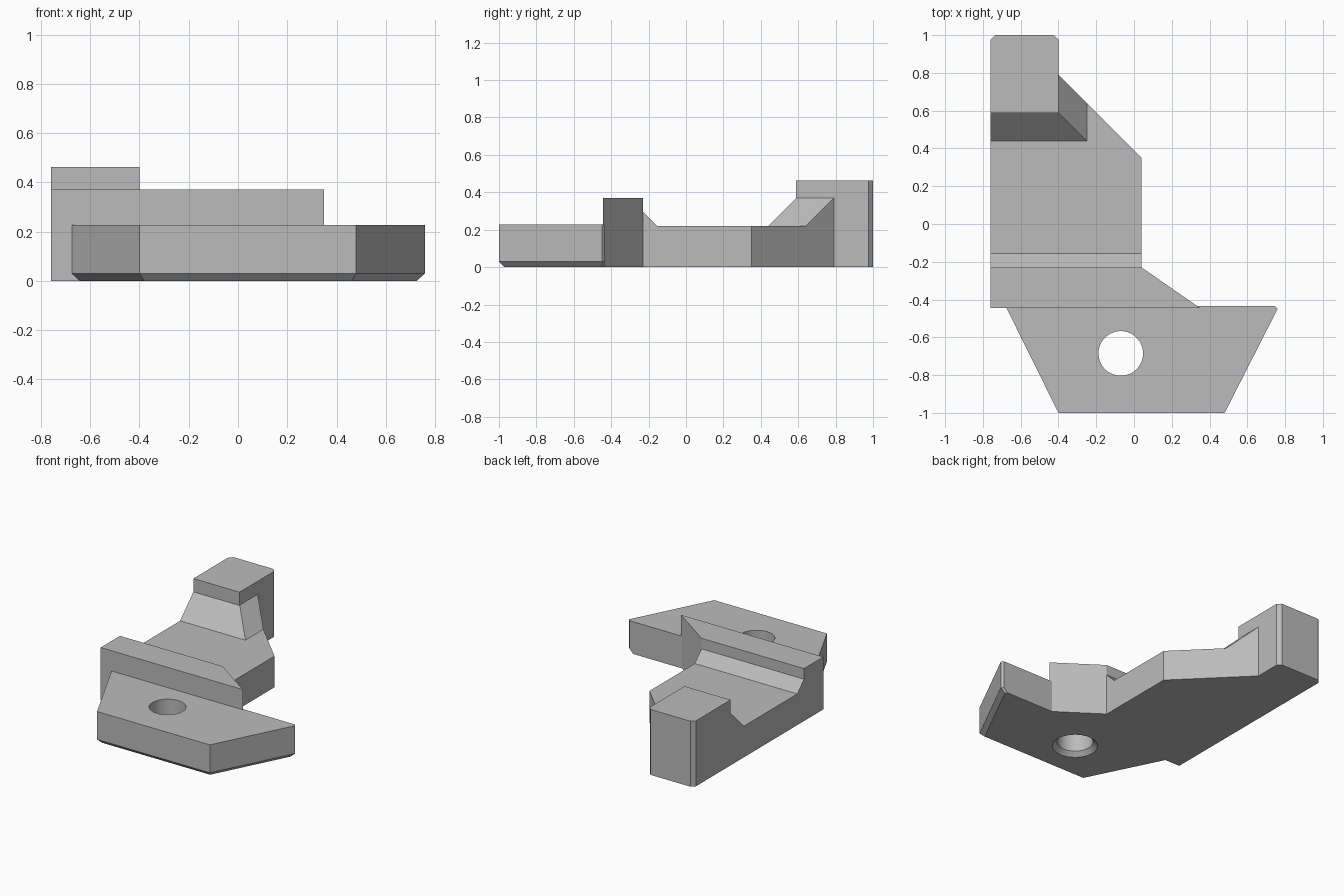
import bpy
import bmesh
from math import cos, sin, tau

cube = bpy.data.objects.get("Cube")
if cube:
    bpy.data.objects.remove(cube, do_unlink=True)

grey = bpy.data.materials.new("plain grey")
grey.use_nodes = True
grey.diffuse_color = (0.5, 0.5, 0.5, 1)
grey.node_tree.nodes["Principled BSDF"].inputs["Base Color"].default_value = (0.5, 0.5, 0.5, 1)


def loft(name, rings):
    """Closed solid through matching rings of 3D points."""
    bm = bmesh.new()
    loops = [[bm.verts.new(p) for p in ring] for ring in rings]
    n = len(loops[0])
    bm.faces.new(loops[0][::-1])
    bm.faces.new(loops[-1])
    for a, b in zip(loops, loops[1:]):
        for i in range(n):
            j = (i + 1) % n
            bm.faces.new((a[i], a[j], b[j], b[i]))
    bmesh.ops.recalc_face_normals(bm, faces=bm.faces)
    mesh = bpy.data.meshes.new(name)
    bm.to_mesh(mesh)
    bm.free()
    mesh.materials.append(grey)
    obj = bpy.data.objects.new(name, mesh)
    bpy.context.collection.objects.link(obj)
    return obj


def at_z(points, z):
    return [(x, y, z) for x, y in points]


def combine(target, tool, operation):
    """Apply a boolean and discard the tool."""
    bpy.ops.object.select_all(action='DESELECT')
    bpy.context.view_layer.objects.active = target
    target.select_set(True)
    mod = target.modifiers.new(operation.lower(), 'BOOLEAN')
    mod.operation = operation
    mod.solver = 'EXACT'
    mod.object = tool
    bpy.ops.object.modifier_apply(modifier=mod.name)
    bpy.data.objects.remove(tool, do_unlink=True)


# Arm: full-height outline, carved down below
outline = [(-0.76, -0.445), (0.35, -0.445), (0.04, -0.23), (0.04, 0.35),
           (-0.4, 0.79), (-0.4, 0.975), (-0.425, 1), (-0.735, 1), (-0.76, 0.975)]
bracket = loft("bracket", [at_z(outline, 0), at_z(outline, 0.462)])

# Lower the cross wall
wall = [(-1, -0.6), (1, -0.6), (1, 0), (-1, 0)]
combine(bracket, loft("wall_cutter", [at_z(wall, 0.37), at_z(wall, 0.6)]), 'DIFFERENCE')

# Sunken floor with a sloped edge at each end
floor = [(-0.23, 0.295), (-0.155, 0.22), (0.44, 0.22), (0.588, 0.368), (0.588, 0.6), (-0.23, 0.6)]
combine(bracket, loft("floor_cutter", [[(x, y, z) for y, z in floor] for x in (-1, 1)]), 'DIFFERENCE')

# Sloped skirt on the inner side of the end post
skirt = [(-0.4, 0.6), (-0.4, 0.37), (-0.25, 0.22), (1, 0.22), (1, 0.6)]
combine(bracket, loft("skirt_cutter", [[(x, y, z) for x, z in skirt] for y in (0.2, 0.9)]), 'DIFFERENCE')

# Tapered front plate with a chamfered lower edge
plate = [(-0.68, -0.435), (-0.4, -1), (0.48, -1), (0.76, -0.45), (0.745, -0.435)]
inset = [(-0.647, -0.435), (-0.38, -0.97), (0.462, -0.97), (0.726, -0.45), (0.718, -0.435)]
front_plate = loft("front_plate", [at_z(inset, 0), at_z(plate, 0.03), at_z(plate, 0.227)])


# Bolt hole, countersunk underneath
def circle(r, z, n=64):
    return [(-0.07 + r * cos(tau * i / n), -0.685 + r * sin(tau * i / n), z) for i in range(n)]


hole = loft("hole_cutter", [circle(0.178, -0.03), circle(0.118, 0.03), circle(0.118, 0.3)])
combine(front_plate, hole, 'DIFFERENCE')
combine(bracket, front_plate, 'UNION')

bpy.ops.object.shade_smooth_by_angle(angle=0.4)
